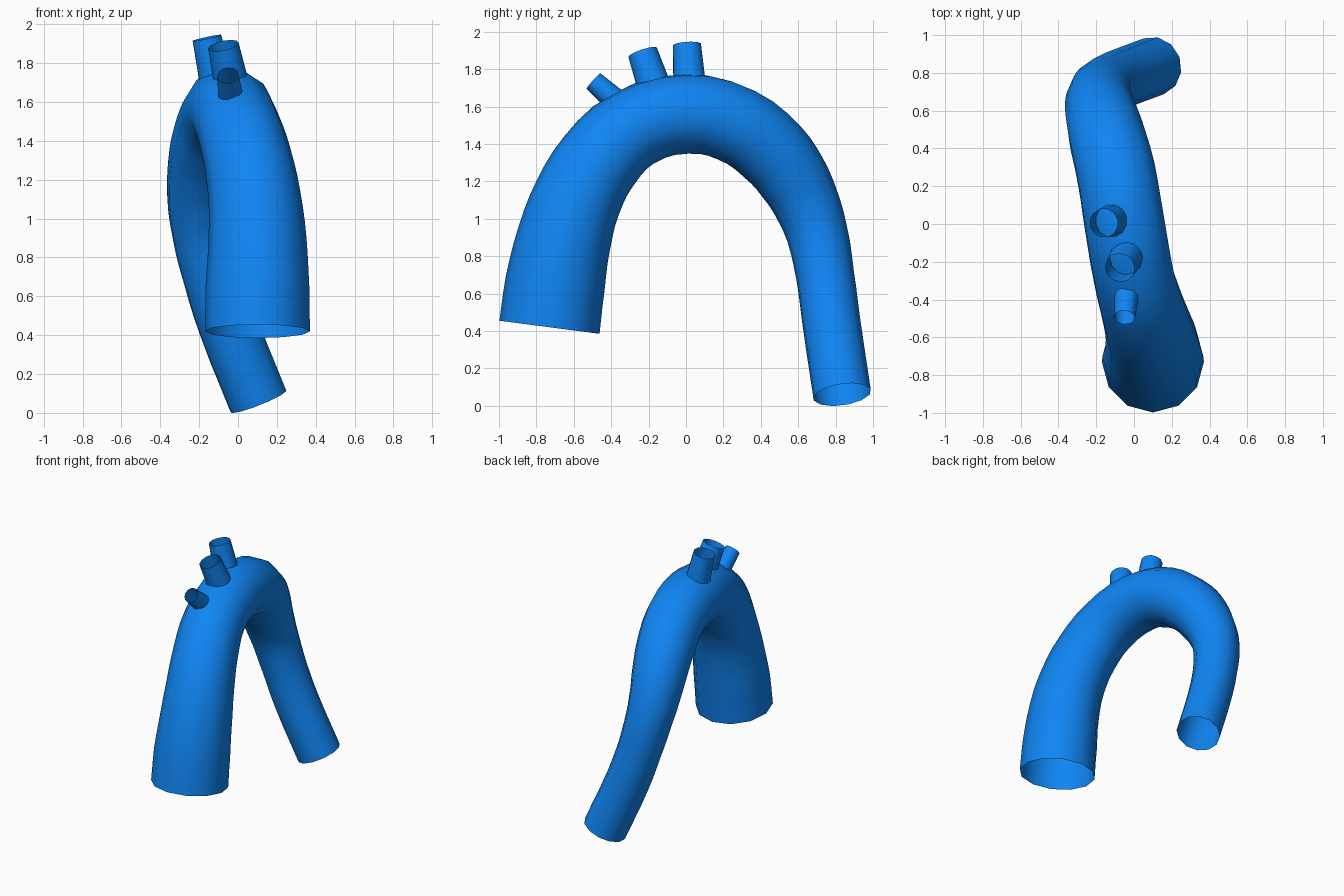
import bpy
import math

if "Cube" in bpy.data.objects:
    bpy.data.objects.remove(bpy.data.objects["Cube"])

# Blue vessel material
blue = bpy.data.materials.new("vessel_blue")
blue.diffuse_color = (0.005, 0.235, 0.9, 1)
blue.use_nodes = True
blue.node_tree.nodes["Principled BSDF"].inputs["Base Color"].default_value = blue.diffuse_color


def tube(name, points, steps):
    """Open, smooth 12-sided tube through (x, y, z, radius) points."""
    curve = bpy.data.curves.new(name, 'CURVE')
    curve.dimensions = '3D'
    curve.bevel_depth = 1.0
    curve.bevel_resolution = 4
    curve.resolution_u = steps
    curve.use_fill_caps = False
    spline = curve.splines.new('BEZIER')
    spline.bezier_points.add(len(points) - 1)
    for bp, (x, y, z, r) in zip(spline.bezier_points, points):
        bp.co = (x, y, z)
        bp.radius = r
        bp.handle_left_type = bp.handle_right_type = 'AUTO'
    ob = bpy.data.objects.new(name, curve)
    bpy.context.collection.objects.link(ob)
    bpy.ops.object.select_all(action='DESELECT')
    ob.select_set(True)
    bpy.context.view_layer.objects.active = ob
    bpy.ops.object.convert(target='MESH')
    ob = bpy.context.object
    ob.name = name
    ob.data.materials.clear()
    ob.data.materials.append(blue)
    bpy.ops.object.shade_smooth_by_angle(angle=math.radians(50))
    return ob


# Main arched vessel: wide ascending end, over the top, narrow descending end
tube("main_arch", [
    (0.10, -0.73, 0.42, 0.27),
    (0.10, -0.70, 0.65, 0.267),
    (0.10, -0.65, 0.90, 0.252),
    (0.085, -0.58, 1.11, 0.238),
    (0.05, -0.465, 1.31, 0.227),
    (0.00, -0.285, 1.48, 0.218),
    (-0.05, 0.00, 1.56, 0.217),
    (-0.095, 0.27, 1.50, 0.214),
    (-0.145, 0.465, 1.355, 0.206),
    (-0.172, 0.57, 1.22, 0.194),
    (-0.185, 0.64, 1.09, 0.18),
    (-0.175, 0.70, 0.925, 0.166),
    (-0.125, 0.745, 0.69, 0.157),
    (-0.05, 0.777, 0.45, 0.157),
    (0.105, 0.835, 0.06, 0.157),
], 3)

# Three short branch stubs on top of the arch
tube("rear_branch", [(-0.11, 0.02, 1.70, 0.09), (-0.16, 0.005, 1.93, 0.077)], 1)
tube("middle_branch", [(-0.033, -0.165, 1.69, 0.09), (-0.075, -0.232, 1.89, 0.08)], 1)
tube("front_branch", [(-0.038, -0.37, 1.625, 0.066), (-0.05, -0.495, 1.737, 0.055)], 1)
